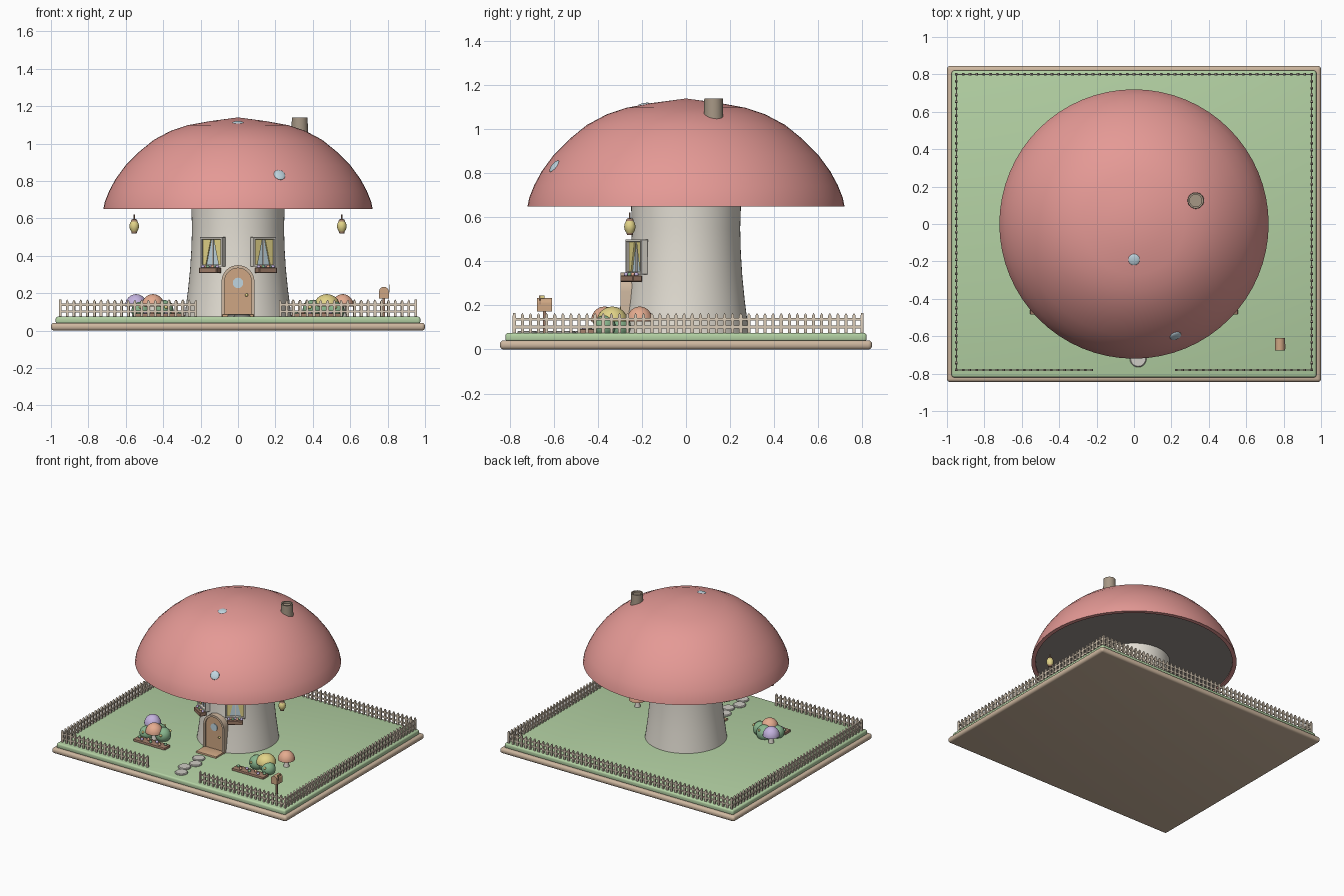
import bpy, bmesh, math
from math import sin, cos, pi, radians
from mathutils import Matrix, Vector

if "Cube" in bpy.data.objects:
    bpy.data.objects.remove(bpy.data.objects["Cube"])

def colour(name, r, g, b):
    m = bpy.data.materials.new(name)
    m.diffuse_color = [(c / 255) ** 2.2 for c in (r, g, b)] + [1]
    m.use_nodes = True
    m.node_tree.nodes["Principled BSDF"].inputs["Base Color"].default_value = m.diffuse_color
    return m

RED = colour("cap_red", 228, 152, 148)
GREEN = colour("grass", 178, 208, 162)
TAN = colour("tan", 205, 182, 158)
CREAM = colour("cream", 226, 221, 210)
GREY = colour("gill_grey", 150, 143, 138)
WOOD = colour("wood", 205, 165, 130)
BROWN = colour("brown", 160, 125, 105)
FENCE = colour("fence", 215, 200, 180)
STONE = colour("stone", 205, 203, 195)
CHIM = colour("chimney", 165, 150, 132)
GLASS = colour("glass", 190, 212, 222)
YELLOW = colour("yellow", 225, 210, 135)
ORANGE = colour("orange", 228, 170, 142)
PURPLE = colour("purple", 195, 178, 222)
LEAF = colour("leaf", 135, 180, 140)
I = Matrix()

def finish(name, bm, mat, M=I):
    bmesh.ops.recalc_face_normals(bm, faces=bm.faces)
    me = bpy.data.meshes.new(name)
    bm.to_mesh(me)
    bm.free()
    me.materials.append(mat)
    ob = bpy.data.objects.new(name, me)
    ob.matrix_world = M
    bpy.context.collection.objects.link(ob)
    return ob

def box(name, loc, size, mat, M=I, bevel=0, seg=2):
    bm = bmesh.new()
    bmesh.ops.create_cube(bm, size=1, matrix=Matrix.Translation(loc) @ Matrix.Diagonal((*size, 1)))
    if bevel:
        bmesh.ops.bevel(bm, geom=bm.edges[:], offset=bevel, segments=seg, profile=0.5, affect='EDGES')
    return finish(name, bm, mat, M)

def balls(name, items, mat, M=I, u=16):
    # items: (x, y, z, radius)
    bm = bmesh.new()
    for x, y, z, r in items:
        bmesh.ops.create_uvsphere(bm, u_segments=u, v_segments=u // 2 + 2, radius=r,
                                  matrix=Matrix.Translation((x, y, z)))
    return finish(name, bm, mat, M)

def lathe(name, prof, mat, loc=(0, 0, 0), n=32):
    bm = bmesh.new()
    rings = [[bm.verts.new((r * cos(2 * pi * i / n), r * sin(2 * pi * i / n), z)) for i in range(n)]
             for r, z in prof]
    for a, b in zip(rings, rings[1:]):
        for i in range(n):
            j = (i + 1) % n
            bm.faces.new((a[i], a[j], b[j], b[i]))
    bmesh.ops.remove_doubles(bm, verts=bm.verts, dist=1e-5)
    return finish(name, bm, mat, Matrix.Translation(loc))

def add_prism(bm, pts, y0, y1, M=I):
    a = [bm.verts.new(M @ Vector((x, y0, z))) for x, z in pts]
    b = [bm.verts.new(M @ Vector((x, y1, z))) for x, z in pts]
    bm.faces.new(a)
    bm.faces.new(b[::-1])
    for i in range(len(pts)):
        j = (i + 1) % len(pts)
        bm.faces.new((a[i], b[i], b[j], a[j]))

def prism(name, pts, y0, y1, mat, M=I):
    bm = bmesh.new()
    add_prism(bm, pts, y0, y1, M)
    return finish(name, bm, mat)

def arch(w, zc, z0, n=16):
    return [(w, z0)] + [(w * cos(pi * i / n), zc + w * sin(pi * i / n)) for i in range(n + 1)] + [(-w, z0)]

# ground
box("base_slab", (0, 0, .021), (2, 1.69, .042), TAN, bevel=.018, seg=4)
box("lawn", (0, 0, .055), (1.95, 1.64, .04), GREEN, bevel=.012, seg=3)

# house stem and cap
lathe("house_stem", [(0, .06), (.288, .06), (.28, .12), (.267, .22), (.256, .33), (.249, .44),
                     (.246, .55), (.25, .67), (0, .67)], CREAM, n=64)
lathe("house_cap", [(.69, .672), (.69, .65), (.72, .65), (.712, .69), (.69, .745), (.655, .81), (.60, .885),
                    (.53, .955), (.45, 1.02), (.36, 1.068), (.27, 1.098), (.15, 1.12), (0, 1.14)], RED, n=64)
lathe("cap_underside", [(0, .66), (.692, .66), (.692, .672), (0, .672)], GREY, n=64)
for k, (p, nrm) in enumerate([((0, -.19, 1.110), (0, -.18, 1)), ((.222, -.598, .832), (.29, -.78, .6))]):
    M = Matrix.Translation(p) @ Vector(nrm).to_track_quat('Z', 'Y').to_matrix().to_4x4()
    balls(f"cap_spot_{k}", [(0, 0, 0, .032)], GLASS, M @ Matrix.Diagonal((1, 1, .3, 1)))
lathe("chimney", [(0, 1.03), (.045, 1.03), (.042, 1.14), (.032, 1.14), (.032, 1.125), (0, 1.125)],
      CHIM, (.33, .125, 0))

# door
prism("door_panel", arch(.075, .262, .07), -.288, -.22, WOOD)
prism("door_frame", arch(.088, .262, .07) + arch(.072, .262, .07)[::-1], -.298, -.22, TAN)
M = Matrix.Translation((0, -.288, .255)) @ Matrix.Rotation(pi / 2, 4, 'X')
lathe("door_window", [(0, -.004), (.028, -.004), (.028, .005), (0, .005)], GLASS).matrix_world = M
balls("door_knob", [(.046, -.293, .19, .008)], YELLOW)
box("door_step", (0, -.33, .078), (.17, .12, .02), WOOD, bevel=.004)

# windows with flower boxes, turned to face outward
for side, s in (("left", -1), ("right", 1)):
    M = Matrix.Rotation(s * radians(31), 4, 'Z')
    w, z0, z1, y = .064, .342, .5, -.262
    box(side + "_window_pane", (0, y + .012, .42), (.12, .02, .15), GLASS, M)
    for x in (-w, w):
        box(side + "_window_jamb", (x, y, .421), (.013, .036, z1 - z0), CREAM, M, .002, 1)
    for z in (z0 + .006, z1 - .006):
        box(side + "_window_rail", (0, y, z), (.14, .038, .013), CREAM, M, .002, 1)
    box(side + "_window_mullion", (0, y + .002, .42), (.007, .012, .145), CREAM, M)
    for t in (-1, 1):
        prism(side + "_curtain", [(t * .057, .493), (t * .008, .493), (t * .04, .35), (t * .057, .35)],
              y + .004, y - .006, YELLOW, M)
    box(side + "_flower_box", (0, -.29, .322), (.11, .05, .03), BROWN, M, .003, 1)
    for mat, o in ((PURPLE, 0), (ORANGE, 1), (LEAF, 2)):
        balls(side + "_box_flowers", [(-.045 + .015 * i, -.29 + .01 * (i % 2), .341, .01)
                                      for i in range(o, 7, 3)], mat, M, 10)

# lanterns under the cap
for s in (-1, 1):
    p = (s * .555, -.255, 0)
    lathe("lantern_glass", [(0, .527), (.014, .527), (.023, .542), (.026, .558), (.023, .574), (.014, .587), (0, .587)],
          YELLOW, p, 20)
    lathe("lantern_top", [(0, .583), (.018, .583), (.014, .594), (.003, .597), (.003, .622), (0, .622)], BROWN, p, 16)
    lathe("lantern_foot", [(0, .52), (.013, .52), (.016, .53), (0, .53)], BROWN, p, 16)

# picket fence
bm = bmesh.new()
def run(x0, y0, x1, y1):
    d = Vector((x1 - x0, y1 - y0, 0))
    L = d.length
    M = Matrix.Translation((x0, y0, 0)) @ Matrix.Rotation(math.atan2(d.y, d.x), 4, 'Z')
    n = round(L / .0365)
    for i in range(n + 1):
        x = L * i / n
        add_prism(bm, [(x - .007, .07), (x + .007, .07), (x + .007, .155), (x, .166), (x - .007, .155)],
                  -.006, .006, M)
    for z in (.102, .138):
        add_prism(bm, [(0, z - .006), (L, z - .006), (L, z + .006), (0, z + .006)], -.003, .003, M)
for s in (-1, 1):
    run(s * .95, -.78, s * .225, -.78)
    run(s * .95, -.78, s * .95, .8)
run(-.95, .8, .95, .8)
finish("picket_fence", bm, FENCE)

# stepping stones
for k in range(4):
    lathe(f"stepping_stone_{k}", [(0, .07), (.045, .07), (.045, .08), (.04, .085), (0, .085)], STONE,
          (.022 if k % 2 else -.012, -.46 - .087 * k, 0), 20)

# small mushrooms
def mushroom(x, y, r, mat):
    lathe("small_mushroom_stem", [(0, .07), (.022, .07), (.017, .1), (.018, .14), (0, .14)], CREAM, (x, y, 0), 16)
    dome = [(r * cos(pi / 2 * i / 8), .128 + .067 * sin(pi / 2 * i / 8)) for i in range(9)]
    lathe("small_mushroom_cap", [(0, .13)] + dome, mat, (x, y, 0), 24)
mushroom(-.545, -.26, .06, PURPLE)
mushroom(-.455, -.37, .062, ORANGE)
mushroom(.475, -.335, .07, YELLOW)
mushroom(.56, -.21, .06, ORANGE)

# bushes and flower beds
for s in (-1, 1):
    balls("bush", [(s * .40, -.34, .11, .055), (s * .455, -.31, .105, .06), (s * .52, -.37, .105, .05)], LEAF, u=20)
    balls("bush_berries", [(s * .385, -.39, .125, .009), (s * .52, -.415, .125, .009), (s * .44, -.26, .14, .009),
                           (s * .36, -.31, .14, .009)], YELLOW, u=10)
    box("flower_bed", (s * .42, -.45, .08), (.27, .07, .024), BROWN, bevel=.005)
    for mat, o in ((LEAF, 0), (ORANGE, 1), (PURPLE, 2)):
        balls("bed_flowers", [(s * (.31 + .037 * i), -.45 + .012 * (-1) ** i, .097, .011)
                              for i in range(o, 7, 3)], mat, u=10)

# mailbox
M = Matrix.Translation((.78, -.643, 0))
box("mailbox_post", (0, 0, .12), (.014, .014, .11), BROWN, M)
prism("mailbox_body", arch(.026, .208, .172), -.034, .034, WOOD, M)
box("mailbox_flag_stem", (.028, -.02, .225), (.004, .006, .04), BROWN, M)
box("mailbox_flag", (.028, -.012, .239), (.004, .026, .014), YELLOW, M)

# smooth shading with crisp edges
for ob in bpy.context.scene.objects:
    ob.select_set(True)
    bpy.context.view_layer.objects.active = ob
bpy.ops.object.shade_smooth_by_angle(angle=radians(35))
